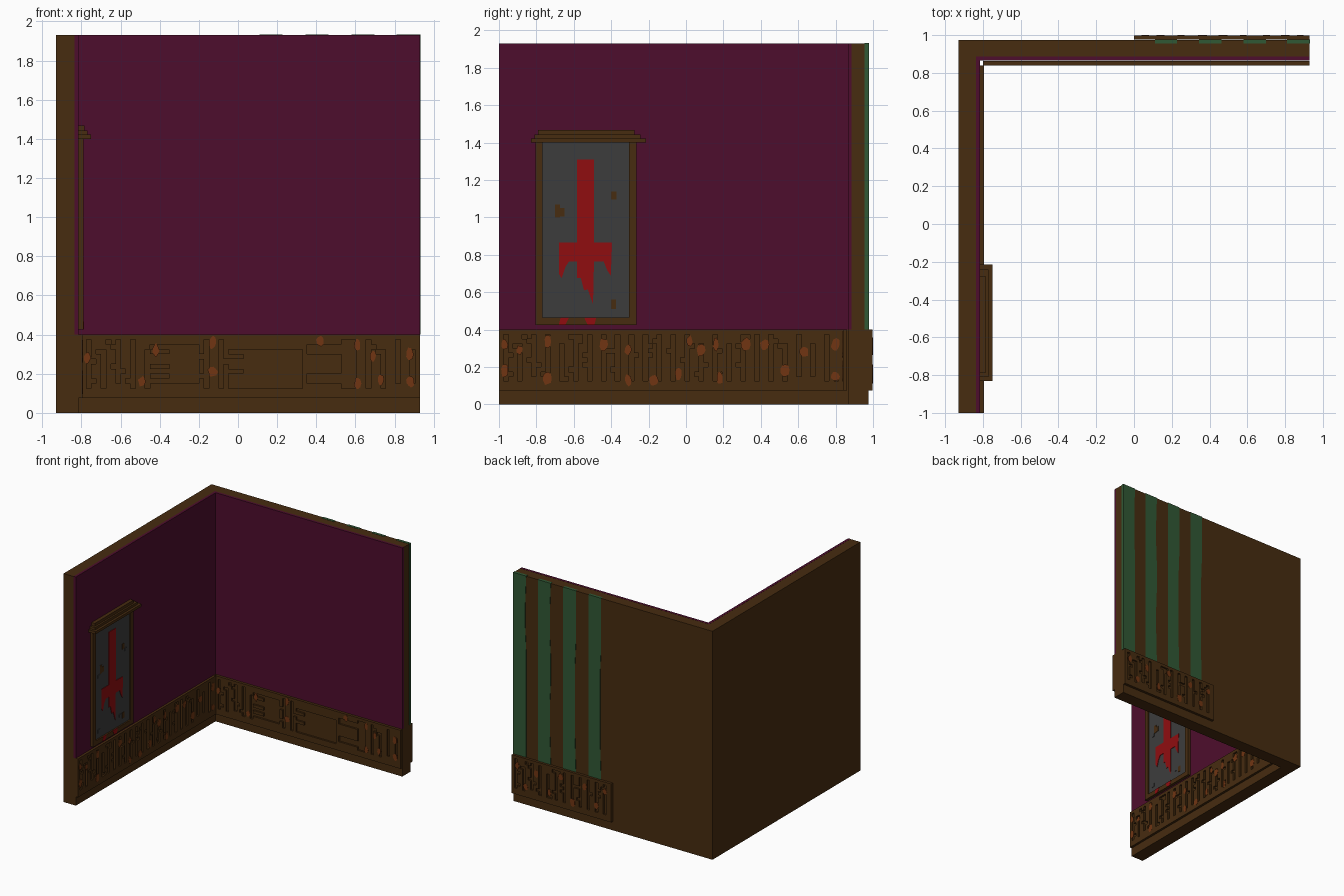
import bpy, bmesh, math, random
from mathutils import Matrix, Vector

if "Cube" in bpy.data.objects:
    bpy.data.objects.remove(bpy.data.objects["Cube"])

random.seed(4)


def mat(name, r, g, b):
    m = bpy.data.materials.new(name)
    m.diffuse_color = (r, g, b, 1)
    m.use_nodes = True
    m.node_tree.nodes["Principled BSDF"].inputs["Base Color"].default_value = m.diffuse_color
    return m


BROWN = mat("dark_wood", 0.063, 0.025, 0.005)
PURPLE = mat("purple_wall", 0.076, 0.004, 0.026)
GREY = mat("grey_canvas", 0.046, 0.046, 0.046)
RED = mat("red_paint", 0.28, 0.004, 0.005)
RUST = mat("rust", 0.165, 0.036, 0.006)
GREEN = mat("green_stripe", 0.03, 0.098, 0.035)


# Local axes of each surface: u along the wall, v up, d outward
def axes(u, v, d):
    return Matrix((u, v, d)).transposed()


FLOOR = axes((1, 0, 0), (0, 1, 0), (0, 0, 1))
LEFT = axes((0, 1, 0), (0, 0, 1), (1, 0, 0))
BACK = axes((1, 0, 0), (0, 0, 1), (0, -1, 0))
REAR = axes((-1, 0, 0), (0, 0, 1), (0, 1, 0))


def finish(name, bm, material):
    bmesh.ops.recalc_face_normals(bm, faces=bm.faces)
    me = bpy.data.meshes.new(name)
    bm.to_mesh(me)
    bm.free()
    me.materials.append(material)
    ob = bpy.data.objects.new(name, me)
    bpy.context.collection.objects.link(ob)
    return ob


def prisms(name, outlines, d0, d1, frame, material):
    """Extrude outlines (u, v) from depth d0 to d1 on a surface."""
    bm = bmesh.new()
    for pts in outlines:
        lo = [bm.verts.new(frame @ Vector((u, v, d0))) for u, v in pts]
        hi = [bm.verts.new(frame @ Vector((u, v, d1))) for u, v in pts]
        bm.faces.new(lo[::-1])
        bm.faces.new(hi)
        for i in range(len(pts)):
            j = (i + 1) % len(pts)
            bm.faces.new((lo[i], lo[j], hi[j], hi[i]))
    return finish(name, bm, material)


def rect(u0, u1, v0, v1):
    return [(u0, v0), (u1, v0), (u1, v1), (u0, v1)]


def ell(x, y):
    return [(-0.93, -1), (x, -1), (x, y), (0.93, y), (0.93, 0.975), (-0.93, 0.975)]


# Walls
prisms("wall_core", [ell(-0.835, 0.885)], 0, 1.93, FLOOR, BROWN)
prisms("baseboard", [ell(-0.815, 0.865)], 0, 0.40, FLOOR, BROWN)
prisms("wall_lining", [[(-0.836, -1), (-0.815, -1), (-0.815, 0.865), (0.93, 0.865),
                        (0.93, 0.886), (-0.836, 0.886)]], 0.40, 1.931, FLOOR, PURPLE)


# Carved panels: cells of a grid sunk inward
def carved_panel(name, u0, u1, d, frame, sunk):
    nu, nv = round((u1 - u0) / 0.025), 13
    du, z0, dv = (u1 - u0) / nu, 0.075, 0.025
    bm = bmesh.new()
    vs = [[bm.verts.new((u0 + i * du, z0 + j * dv, d)) for j in range(nv + 1)]
          for i in range(nu + 1)]
    carve = []
    for i in range(nu):
        for j in range(nv):
            f = bm.faces.new((vs[i][j], vs[i + 1][j], vs[i + 1][j + 1], vs[i][j + 1]))
            if 0 < i < nu - 1 and 2 <= j <= 11 and sunk(i, j, u0 + (i + 0.5) * du):
                carve.append(f)
    rim = [e for e in bm.edges if e.is_boundary]
    skirt = bmesh.ops.extrude_edge_only(bm, edges=rim)["geom"]
    for v in skirt:
        if isinstance(v, bmesh.types.BMVert):
            v.co.z -= 0.022
    out = bmesh.ops.extrude_face_region(bm, geom=carve)["geom"]
    bmesh.ops.delete(bm, geom=carve, context='FACES_ONLY')
    for v in out:
        if isinstance(v, bmesh.types.BMVert):
            v.co.z -= 0.015
    bmesh.ops.transform(bm, matrix=frame.to_4x4(), verts=bm.verts)
    return finish(name, bm, BROWN)


ends = [(random.choice((2, 2, 2, 3)), random.choice((11, 11, 11, 9))) for _ in range(80)]
links = {(3 * random.randrange(26) + random.choice((0, 2)), random.randrange(2, 12))
         for _ in range(40)}


def slots(i, j, u):
    lo, hi = ends[i // 3]
    return (i % 3 == 1 and lo <= j <= hi) or (i, j) in links


def slots_and_pockets(i, j, u):
    if -0.45 < u < -0.19:      # left pocket with a ragged edge
        return 3 <= j <= 10 and not (u < -0.36 and j in (4, 6, 9))
    if -0.06 < u < 0.34:       # wide pocket
        return j <= 9 and not (u < 0.02 and j in (5, 8))
    if 0.36 < u < 0.58:        # small broken pocket
        return (j in (3, 4, 9, 10)) or u > 0.52
    return slots(i, j, u)


carved_panel("left_wainscot", -1, 0.84, -0.795, LEFT, slots)
carved_panel("back_wainscot", -0.80, 0.93, -0.84, BACK, slots_and_pockets)
carved_panel("rear_wainscot", -0.93, 0, 1.0 - 0.002, REAR, slots)


# Rust patches on the panels
def blobs(centres):
    res = []
    for u, v in centres:
        w, h = random.uniform(0.016, 0.026), random.uniform(0.025, 0.036)
        res.append([(u + w * math.cos(a) * k, v + h * math.sin(a) * k)
                    for a, k in ((t * math.tau / 9, random.uniform(0.8, 1.15))
                                 for t in range(9))])
    return res


left_spots = [(-0.97, .32), (-0.97, .18), (-.89, .29), (-.74, .34), (-.74, .14), (-.44, .32),
              (-.31, .29), (-.31, .13), (-.17, .13), (-.04, .16), (.02, .34), (.08, .29),
              (.18, .14), (.16, .32), (.32, .32), (.42, .32), (.53, .18), (.63, .28),
              (.80, .32), (.80, .15)]
back_spots = [(-.77, .28), (-.42, .32), (-.49, .16), (-.13, .36), (-.13, .21), (.61, .35),
              (.61, .15), (.69, .29), (.73, .17), (.88, .30), (.88, .16), (.42, .365)]
rear_spots = [(-.88, .32), (-.80, .16), (-.70, .30), (-.58, .17), (-.47, .33), (-.36, .15),
              (-.25, .31), (-.14, .18), (-.06, .32)]
prisms("left_rust", blobs(left_spots), -0.797, -0.793, LEFT, RUST)
prisms("back_rust", blobs(back_spots), -0.842, -0.838, BACK, RUST)
prisms("rear_rust", blobs(rear_spots), 0.996, 1.0, REAR, RUST)


# Green stripes with slightly ragged edges on the rear
def stripe(x0, x1):
    pts = [(-x1, 0.40), (-x0, 0.40)]
    for z in (0.7, 1.1, 1.5):
        o = random.choice((0, 0.008))
        pts += [(-x0 - o, z), (-x0 - o, z + 0.2)]
    return pts + [(-x0, 1.932), (-x1, 1.932)]


prisms("rear_stripes", [stripe(a, a + 0.118) for a in (0.11, 0.345, 0.58)] +
       [stripe(0.81, 0.932)], 0.955, 0.978, REAR, GREEN)

# Picture frame with a stepped crown
prisms("picture_canvas", [rect(-0.775, -0.295, 0.455, 1.405)], -0.816, -0.802, LEFT, GREY)
prisms("picture_frame", [rect(-0.805, -0.767, 0.425, 1.40), rect(-0.305, -0.265, 0.425, 1.40),
                         rect(-0.767, -0.305, 0.425, 0.465)], -0.816, -0.79, LEFT, BROWN)
for k, (a, b, z0, z1, d) in enumerate([(-0.83, -0.215, 1.40, 1.422, -0.75),
                                       (-0.81, -0.242, 1.422, 1.443, -0.77),
                                       (-0.79, -0.275, 1.443, 1.467, -0.785)]):
    prisms("crown_step_%d" % (k + 1), [rect(a, b, z0, z1)], -0.816, d, LEFT, BROWN)

# Painted inverted cross with drips, and splashes on the lower rail
cross = [(-.582, 1.31), (-.582, .865), (-.68, .865), (-.68, .70), (-.665, .675), (-.645, .735),
         (-.625, .765), (-.582, .765), (-.582, .675), (-.562, .675), (-.545, .61),
         (-.525, .615), (-.497, .535), (-.492, .765), (-.44, .765), (-.42, .715),
         (-.402, .69), (-.395, .865), (-.492, .865), (-.492, 1.31)]
prisms("painted_cross", [cross], -0.804, -0.798, LEFT, RED)
prisms("rail_splashes", [[(-.68, .425), (-.645, .425), (-.625, .466), (-.67, .466)],
                         [(-.525, .425), (-.49, .425), (-.48, .466), (-.545, .466)]],
       -0.792, -0.788, LEFT, RED)

# Worn patches on the canvas
prisms("canvas_tears", [rect(-.70, -.675, 1.0, 1.07), rect(-.675, -.65, 1.005, 1.05),
                        rect(-.40, -.372, 1.095, 1.14), rect(-.40, -.374, .51, .56)],
       -0.804, -0.799, LEFT, BROWN)
prisms("canvas_chips", [rect(-.727, -.70, .975, 1.0), rect(-.727, -.70, .51, .54),
                        rect(-.445, -.422, .535, .56), rect(-.372, -.348, 1.07, 1.095)],
       -0.804, -0.798, LEFT, GREY)
